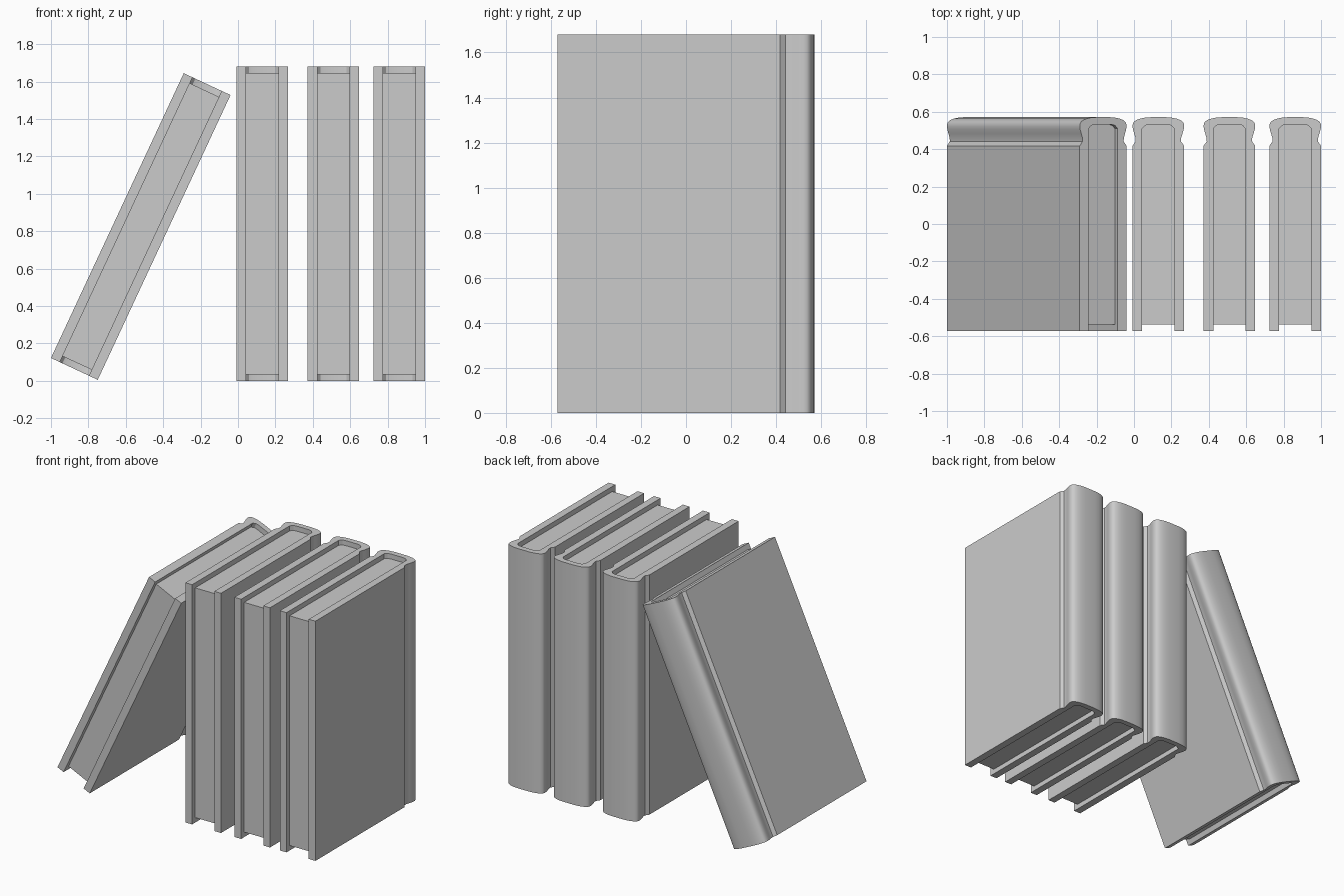
import bpy, bmesh
from math import radians
from mathutils import Matrix

if "Cube" in bpy.data.objects:
    bpy.data.objects.remove(bpy.data.objects["Cube"])

H = 1.68  # book height

# Half outlines (x, y) of the hardback cover, mirrored across x = 0
OUTER = [(0.138, -0.571), (0.138, 0.418), (0.121, 0.442), (0.122, 0.46), (0.129, 0.483),
         (0.1355, 0.505), (0.138, 0.522), (0.136, 0.537), (0.13, 0.547),
         (0.117, 0.556), (0.098, 0.563), (0.075, 0.568), (0.04, 0.571)]
INNER = [(0.05, 0.532), (0.07, 0.527), (0.086, 0.51), (0.086, -0.571)]


def mirrored(half):
    return half + [(-x, y) for x, y in reversed(half)]


def prism(name, outline, height, matrix):
    """Extrude an outline along z, centred on the origin, then place it."""
    bm = bmesh.new()
    base = bm.faces.new([bm.verts.new((x, y, -height / 2)) for x, y in outline])
    top = bmesh.ops.extrude_face_region(bm, geom=[base])["geom"]
    bmesh.ops.translate(bm, vec=(0, 0, height),
                        verts=[v for v in top if isinstance(v, bmesh.types.BMVert)])
    bmesh.ops.recalc_face_normals(bm, faces=bm.faces)
    mesh = bpy.data.meshes.new(name)
    bm.to_mesh(mesh)
    bm.free()
    obj = bpy.data.objects.new(name, mesh)
    bpy.context.collection.objects.link(obj)
    obj.matrix_world = matrix
    bpy.ops.object.select_all(action='DESELECT')
    obj.select_set(True)
    bpy.context.view_layer.objects.active = obj
    bpy.ops.object.shade_smooth_by_angle(angle=radians(28))
    return obj


def book(name, x, z, lean=0.0):
    m = Matrix.Translation((x, 0, z)) @ Matrix.Rotation(radians(lean), 4, 'Y')
    # Cover: outer right side round the spine to the left, back along the inside
    inside = [(-x, y) for x, y in reversed(mirrored(INNER))]
    inside = list(reversed(mirrored(list(reversed(INNER)))))
    prism(name + "_cover", mirrored(OUTER) + inside, H, m)
    # Page block, slightly recessed at the front, top and bottom
    pages = mirrored([(0.086, -0.537), (0.086, 0.51), (0.07, 0.527), (0.05, 0.532)])
    prism(name + "_pages", pages, H - 0.07, m)


# Three upright books and one leaning against them
for i, x in enumerate((0.13, 0.51, 0.862)):
    book(f"upright_book_{i + 1}", x, H / 2)
book("leaning_book", -0.52, 0.825, 25)
